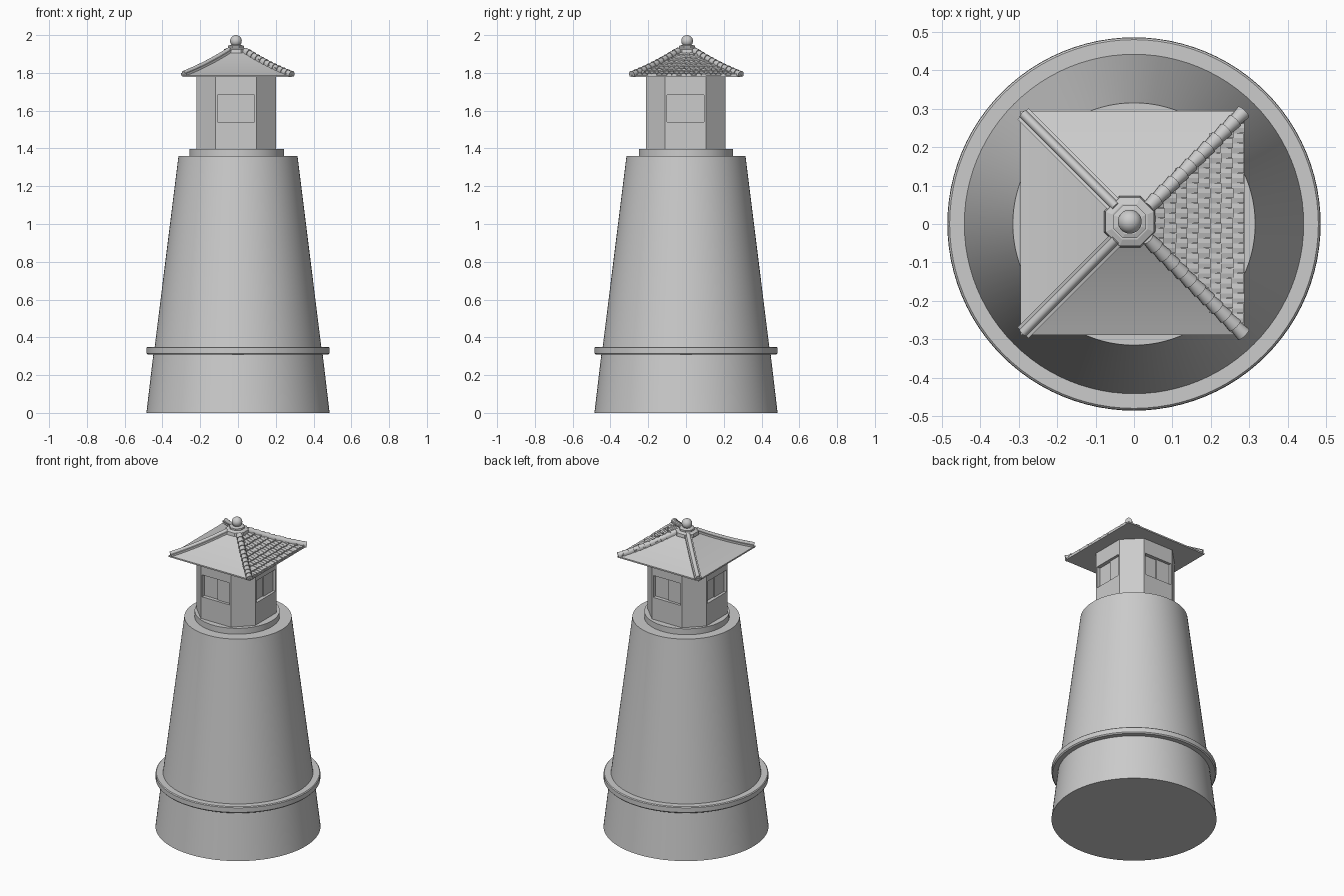
import bpy, bmesh, math, random
from mathutils import Vector

if "Cube" in bpy.data.objects:
    bpy.data.objects.remove(bpy.data.objects["Cube"])

random.seed(4)
CX, CY = -0.004, 0.002          # roof centre
HALF, EAVE, RISE = 0.291, 1.787, 0.155


def make(name, bm, smooth=None):
    bmesh.ops.recalc_face_normals(bm, faces=bm.faces)
    me = bpy.data.meshes.new(name)
    bm.to_mesh(me)
    bm.free()
    ob = bpy.data.objects.new(name, me)
    bpy.context.collection.objects.link(ob)
    if smooth:
        bpy.ops.object.select_all(action='DESELECT')
        ob.select_set(True)
        bpy.context.view_layer.objects.active = ob
        bpy.ops.object.shade_smooth_by_angle(angle=math.radians(smooth))
    return ob


def loft(bm, rings):
    """Skin a list of closed rings and cap both ends."""
    vs = [[bm.verts.new(p) for p in r] for r in rings]
    n = len(vs[0])
    for a, b in zip(vs, vs[1:]):
        for i in range(n):
            bm.faces.new((a[i], a[(i + 1) % n], b[(i + 1) % n], b[i]))
    bm.faces.new(vs[0][::-1])
    bm.faces.new(vs[-1])


def turned(name, profile, n=96, c=(0, 0), smooth=30, turn=0.0):
    bm = bmesh.new()
    loft(bm, [[(c[0] + r * math.cos(turn + math.tau * i / n),
                c[1] + r * math.sin(turn + math.tau * i / n), z)
               for i in range(n)] for r, z in profile])
    return make(name, bm, smooth)


def box(bm, c, half):
    vs = [bm.verts.new((c[0] + half[0] * x, c[1] + half[1] * y, c[2] + half[2] * z))
          for x in (-1, 1) for y in (-1, 1) for z in (-1, 1)]
    for f in ((0, 1, 3, 2), (4, 6, 7, 5), (0, 4, 5, 1), (2, 3, 7, 6), (0, 2, 6, 4), (1, 5, 7, 3)):
        bm.faces.new([vs[i] for i in f])


def roof_z(h):
    s = 1 - h / HALF
    return EAVE + RISE * (0.72 * s + 0.28 * s * s)


# Tower body
turned("tower_base", [(0.485, 0), (0.447, 0.32)])
turned("tower_band", [(0.478, 0.308), (0.484, 0.315), (0.484, 0.345), (0.479, 0.35)])
turned("tower_body", [(0.445, 0.32), (0.441, 0.35), (0.315, 1.36)])
turned("cabin_plinth", [(0.25, 1.35), (0.25, 1.398)], c=(-0.006, 0))

# Octagonal cabin with wide cardinal walls
KX, KY, A, B = -0.01, -0.002, 0.211, 0.108
octagon = [(A, -B), (A, B), (B, A), (-B, A), (-A, B), (-A, -B), (-B, -A), (B, -A)]
bm = bmesh.new()
loft(bm, [[(KX + x, KY + y, z) for x, y in octagon] for z in (1.39, 1.785)])
cabin = make("cabin", bm)

# Window recesses: two sliding panes at slightly different depths
bm = bmesh.new()
for k in range(4):
    ca, sa = round(math.cos(k * math.pi / 2)), round(math.sin(k * math.pi / 2))
    poly = [(A + 0.05, -0.098), (A + 0.05, 0.098), (A - 0.017, 0.098),
            (A - 0.017, 0.0), (A - 0.024, 0.0), (A - 0.024, -0.098)]
    loft(bm, [[(KX + ca * x - sa * y, KY + sa * x + ca * y, z) for x, y in poly]
              for z in (1.54, 1.682)])
cutter = make("window_cutter", bm)
cutter.hide_render = True
cutter.hide_viewport = True
cut = cabin.modifiers.new("windows", 'BOOLEAN')
cut.object = cutter
cut.operation = 'DIFFERENCE'
cut.solver = 'EXACT'

# Concave hipped roof with a flat underside
square = [(1, -1), (1, 1), (-1, 1), (-1, -1)]
rings = [[(CX + HALF * x, CY + HALF * y, 1.778) for x, y in square]]
for i in range(13):
    h = HALF * (1 - i / 12) + 0.02 * i / 12
    rings.append([(CX + h * x, CY + h * y, roof_z(h)) for x, y in square])
bm = bmesh.new()
loft(bm, rings)
make("roof", bm, 25)


# Hip ridges: a section swept down each diagonal
def ridge(name, sx, sy, section, steps, smooth):
    bm = bmesh.new()
    d = Vector((sx, sy, 0)).normalized()
    side = Vector((-d.y, d.x, 0))
    rings = []
    for h, k in steps:
        slope = (roof_z(h + 0.005) - roof_z(h - 0.005)) / 0.01 / math.sqrt(2)
        up = Vector((-d.x * slope, -d.y * slope, 1)).normalized()
        p = Vector((CX + sx * h, CY + sy * h, roof_z(h)))
        rings.append([p + side * u * k + up * v * k for u, v in section])
    loft(bm, rings)
    return make(name, bm, smooth)


arc = [(math.cos(math.pi * i / 10), math.sin(math.pi * i / 10)) for i in range(11)]
plain = [(0.02, -0.004), (0.02, 0.008)] + [(0.012 * x, 0.008 + 0.013 * y) for x, y in arc] \
    + [(-0.02, 0.008), (-0.02, -0.004)]
barrel = [(0.019, -0.006)] + [(0.019 * x, 0.003 + 0.019 * y) for x, y in arc] + [(-0.019, -0.006)]
plain_steps = [(0.04 + 0.243 * i / 12, 1) for i in range(13)]
tile_steps = []
for i in range(11):
    h = 0.04 + 0.0226 * i
    tile_steps += [(h, 0.84), (h + 0.0222, 1.04)]
for sy, tag in ((1, "back"), (-1, "front")):
    ridge(f"plain_ridge_{tag}", -1, sy, plain, plain_steps, 35)
    ridge(f"tiled_ridge_{tag}", 1, sy, barrel, tile_steps, 30)

# Overlapping roof tiles on the right slope
bm = bmesh.new()
ROWS, PITCH = 8, 0.026
h_top, h_low = 0.055, 0.291
step = (h_low - h_top) / ROWS
for r in range(ROWS):
    h0, h1 = h_top + r * step, h_top + (r + 1) * step
    shift = PITCH / 2 if r % 2 else 0
    n = int(h1 / PITCH) + 1
    for j in range(-n, n + 1):
        y0 = j * PITCH + shift
        if abs(y0) > h1 - 0.008:
            continue
        lift = 0.008 + random.uniform(0, 0.003)
        end = h1 + random.uniform(-0.003, 0.001)
        w = PITCH / 2 - 0.001
        ring = []
        for h, up in ((h0 - 0.004, 0.002), (end, lift)):
            z = roof_z(h)
            # slightly arched tile section
            ring.append([(CX + h, CY + y0 - w, z - 0.002), (CX + h, CY + y0 - w, z + up - 0.002),
                         (CX + h, CY + y0, z + up), (CX + h, CY + y0 + w, z + up - 0.002),
                         (CX + h, CY + y0 + w, z - 0.002)])
        loft(bm, ring)
make("roof_tiles", bm)

# Finial: stacked collars and a ball
FC = (-0.011, 0.006)
turned("finial_base", [(0.072, 1.905), (0.068, 1.925), (0.05, 1.932)], 8, FC, None, math.pi / 8)
turned("finial_collar", [(0.046, 1.925), (0.046, 1.943), (0.034, 1.947)], 8, FC, None, math.pi / 8)
bm = bmesh.new()
bmesh.ops.create_uvsphere(bm, u_segments=32, v_segments=16, radius=0.031)
bmesh.ops.translate(bm, verts=bm.verts, vec=(FC[0], FC[1], 1.969))
make("finial_ball", bm, 40)
